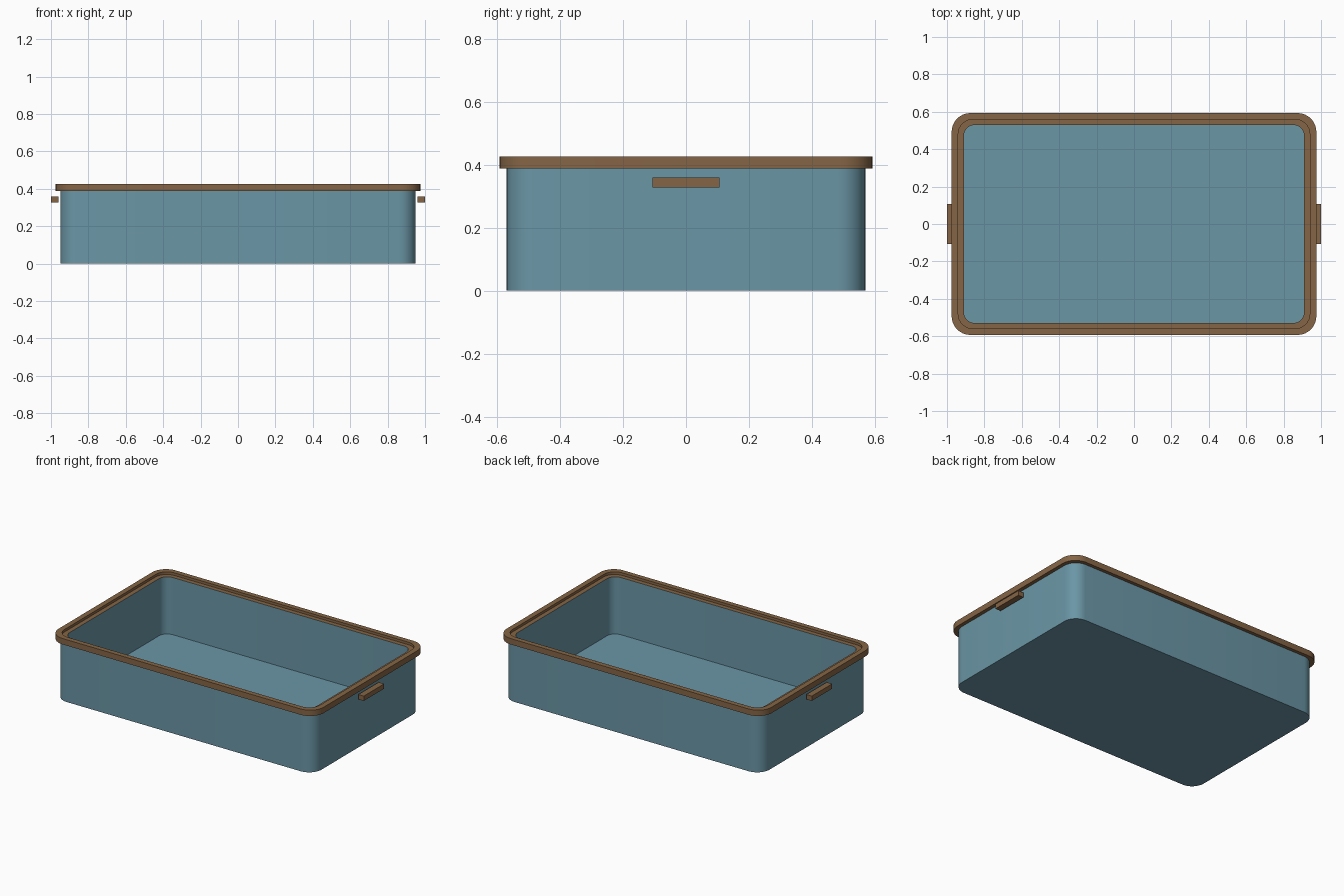
import bpy
import bmesh
from math import cos, sin, pi, radians

cube = bpy.data.objects.get("Cube")
if cube:
    bpy.data.objects.remove(cube, do_unlink=True)


def material(name, colour):
    mat = bpy.data.materials.new(name)
    mat.use_nodes = True
    mat.diffuse_color = colour
    mat.node_tree.nodes["Principled BSDF"].inputs["Base Color"].default_value = colour
    return mat


TEAL = material("muted teal", (0.145, 0.305, 0.38, 1))
BROWN = material("warm brown", (0.235, 0.13, 0.06, 1))


def outline(bm, hx, hy, r, z, steps=8):
    """Ring of vertices around a rounded rectangle."""
    ring = []
    for q, (sx, sy) in enumerate([(1, 1), (-1, 1), (-1, -1), (1, -1)]):
        for i in range(steps + 1):
            a = (q + i / steps) * pi / 2
            ring.append(bm.verts.new((sx * (hx - r) + r * cos(a),
                                      sy * (hy - r) + r * sin(a), z)))
    return ring


def bridge(bm, a, b):
    n = len(a)
    for i in range(n):
        j = (i + 1) % n
        bm.faces.new((a[i], a[j], b[j], b[i]))


def finish(bm, name, mat):
    bmesh.ops.recalc_face_normals(bm, faces=bm.faces)
    mesh = bpy.data.meshes.new(name)
    bm.to_mesh(mesh)
    bm.free()
    mesh.materials.append(mat)
    obj = bpy.data.objects.new(name, mesh)
    bpy.context.collection.objects.link(obj)
    bpy.ops.object.select_all(action="DESELECT")
    obj.select_set(True)
    bpy.context.view_layer.objects.active = obj
    bpy.ops.object.shade_smooth_by_angle(angle=radians(30))
    return obj


def shell(name, mat, sections, closed):
    """Skin rounded-rectangle sections; closed joins last to first, else caps both."""
    bm = bmesh.new()
    rings = [outline(bm, *s) for s in sections]
    for a, b in zip(rings, rings[1:]):
        bridge(bm, a, b)
    if closed:
        bridge(bm, rings[-1], rings[0])
    else:
        bm.faces.new(rings[0])
        bm.faces.new(rings[-1])
    return finish(bm, name, mat)


# Open tray: outer wall up, across the lip, inner wall down to the floor
WALL_TOP = 0.41
tray = shell("tray_body", TEAL, [
    (0.95, 0.57, 0.09, 0),
    (0.95, 0.57, 0.09, WALL_TOP),
    (0.91, 0.53, 0.06, WALL_TOP),
    (0.91, 0.53, 0.06, 0.03)], closed=False)

# The lip on top of the wall takes the rim colour
tray.data.materials.append(BROWN)
for face in tray.data.polygons:
    if face.normal.z > 0.9 and face.center.z > WALL_TOP - 0.01:
        face.material_index = 1

# Rim band overhanging the wall
shell("rim", BROWN, [
    (0.975, 0.593, 0.1, 0.388),
    (0.975, 0.593, 0.1, 0.427),
    (0.94, 0.56, 0.08, 0.427),
    (0.94, 0.56, 0.08, 0.388)], closed=True)

# Grip bars beside the short walls
for side, name in ((1, "left_handle"), (-1, "right_handle")):
    bm = bmesh.new()
    bmesh.ops.create_cube(bm, size=1)
    bmesh.ops.scale(bm, vec=(0.04, 0.214, 0.032), verts=bm.verts)
    bmesh.ops.translate(bm, vec=(side * 0.98, 0, 0.344), verts=bm.verts)
    finish(bm, name, BROWN)
